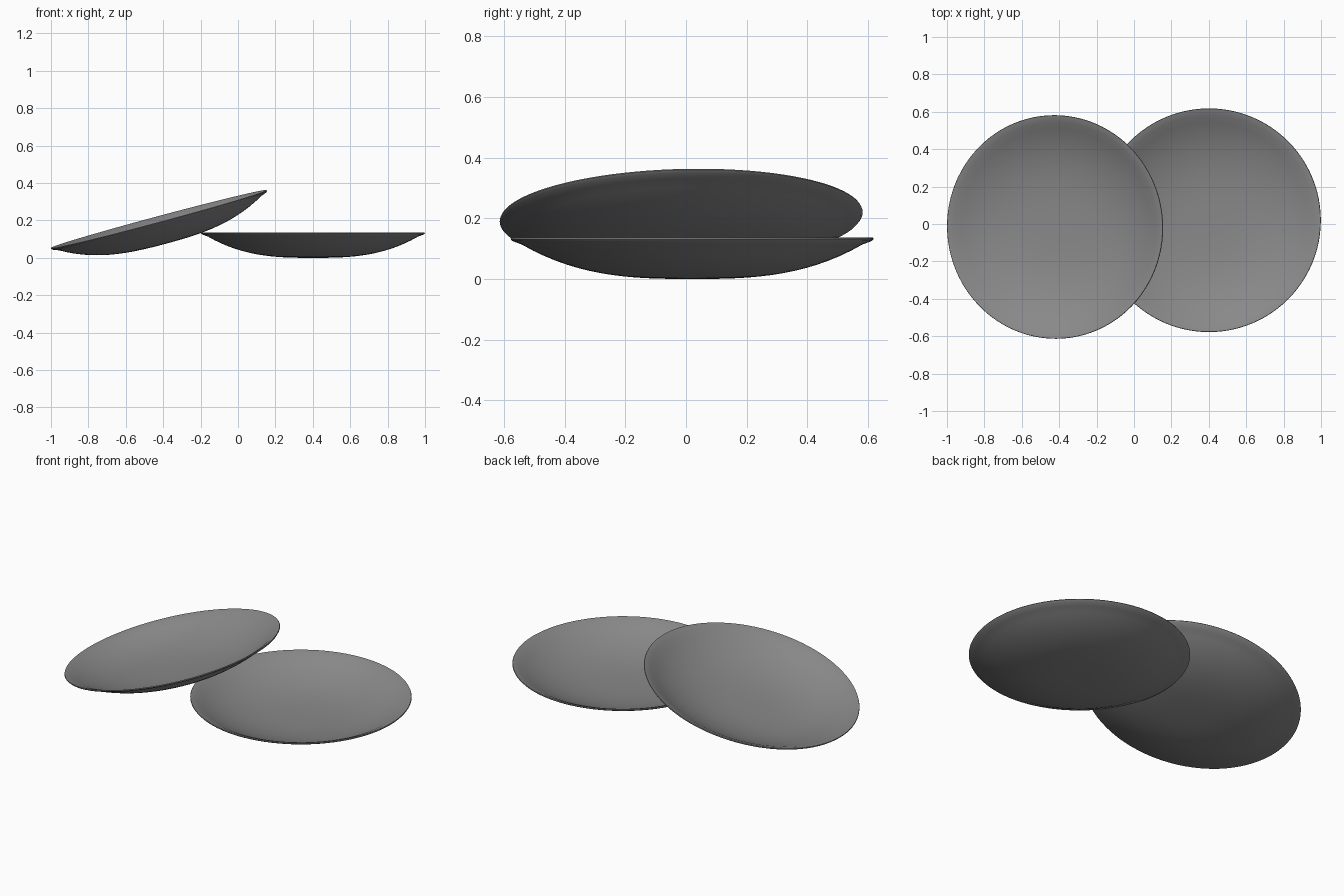
import bpy, bmesh, math

if "Cube" in bpy.data.objects:
    bpy.data.objects.remove(bpy.data.objects["Cube"])

R, DEPTH, THICK, SEG = 0.598, 0.136, 0.010, 96


def make_dish(name, location, rotation):
    # Outer bowl curve, rounded rim, then inner bowl curve
    def outer(r):
        return DEPTH * ((r / R) ** 2.85 - 1)
    radii = [R * i / 16 for i in range(17)]
    profile = [(r, outer(r)) for r in radii[:-1]]
    profile += [(R - 0.006, -0.011), (R, -0.004), (R - 0.002, 0), (R - 0.008, -0.001)]
    profile += [(r, outer(r) + THICK) for r in reversed(radii[:-1])]

    bm = bmesh.new()
    verts = [bm.verts.new((r, 0, z)) for r, z in profile]
    edges = [bm.edges.new(pair) for pair in zip(verts, verts[1:])]
    bmesh.ops.spin(bm, geom=verts + edges, cent=(0, 0, 0), axis=(0, 0, 1),
                   angle=2 * math.pi, steps=SEG, use_duplicate=False)
    bmesh.ops.remove_doubles(bm, verts=bm.verts, dist=0.0003)
    bmesh.ops.recalc_face_normals(bm, faces=bm.faces)
    mesh = bpy.data.meshes.new(name)
    bm.to_mesh(mesh)
    bm.free()

    # Dark grey finish
    mat = bpy.data.materials.get("dark_grey") or bpy.data.materials.new("dark_grey")
    mat.diffuse_color = (0.25, 0.25, 0.25, 1)
    mat.use_nodes = True
    mat.node_tree.nodes["Principled BSDF"].inputs["Base Color"].default_value = mat.diffuse_color
    mesh.materials.append(mat)

    ob = bpy.data.objects.new(name, mesh)
    bpy.context.collection.objects.link(ob)
    ob.location = location
    ob.rotation_euler = rotation
    bpy.ops.object.select_all(action='DESELECT')
    ob.select_set(True)
    bpy.context.view_layer.objects.active = ob
    bpy.ops.object.shade_smooth_by_angle(angle=math.radians(40))
    return ob


# Level dish on the ground and tilted dish leaning on its rim
make_dish("level_dish", (0.401, 0.02, 0.136), (0, 0, 0))
make_dish("tilted_dish", (-0.423, -0.016, 0.208),
          (math.radians(1.5), math.radians(-15), 0))
